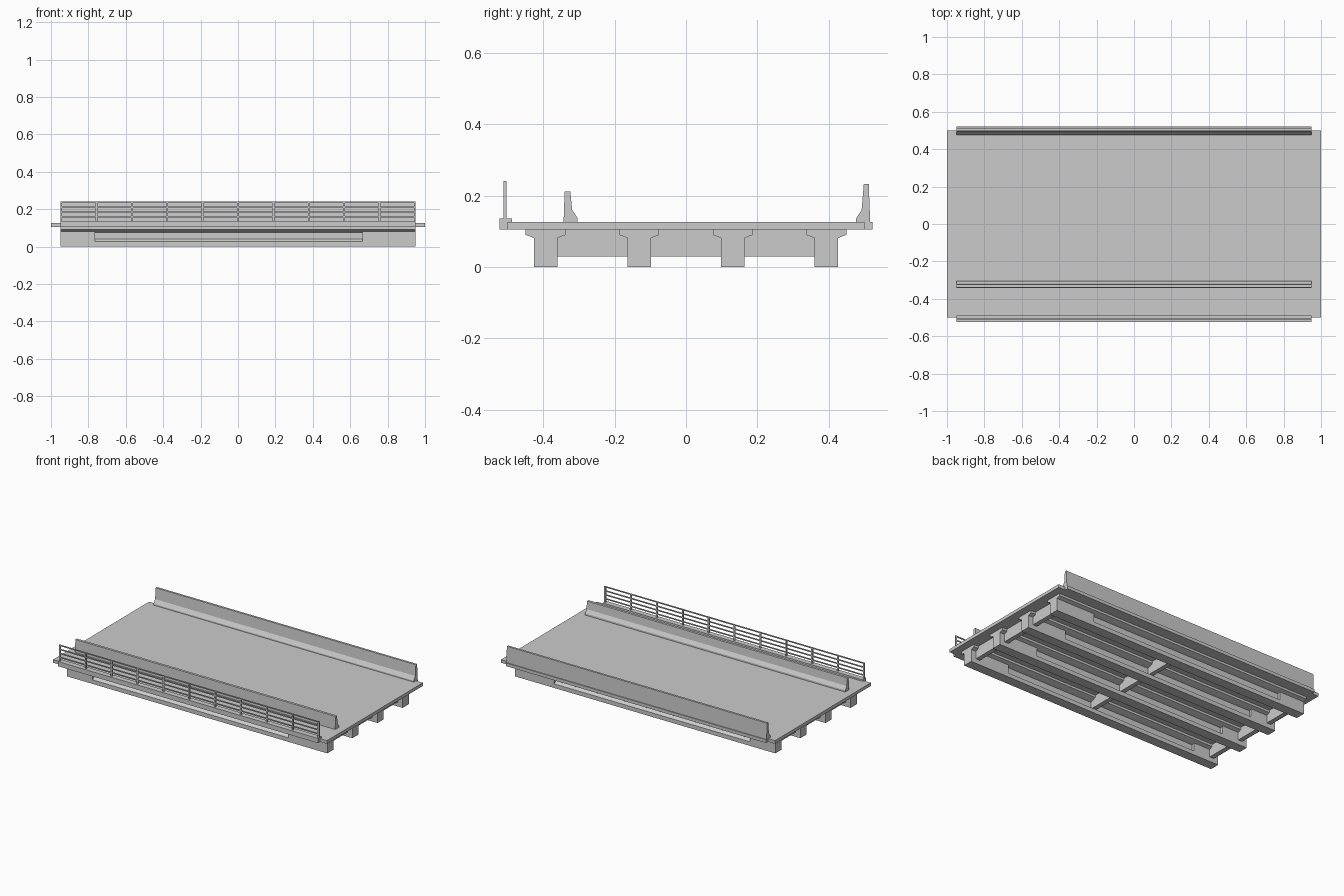
import bpy, bmesh

if "Cube" in bpy.data.objects:
    bpy.data.objects.remove(bpy.data.objects["Cube"])


def loft(name, sections):
    """Skin matching (x, [(y, z), ...]) sections into one closed solid."""
    bm = bmesh.new()
    rings = [[bm.verts.new((x, y, z)) for y, z in pts] for x, pts in sections]
    n = len(rings[0])
    for a, b in zip(rings, rings[1:]):
        for i in range(n):
            j = (i + 1) % n
            bm.faces.new((a[i], a[j], b[j], b[i]))
    bm.faces.new(rings[0])
    bm.faces.new(rings[-1])
    bmesh.ops.remove_doubles(bm, verts=bm.verts, dist=1e-5)
    bmesh.ops.dissolve_degenerate(bm, edges=bm.edges, dist=1e-5)
    bmesh.ops.recalc_face_normals(bm, faces=bm.faces)
    mesh = bpy.data.meshes.new(name)
    bm.to_mesh(mesh)
    bm.free()
    obj = bpy.data.objects.new(name, mesh)
    bpy.context.collection.objects.link(obj)
    return obj


def extrude(name, profile, x0, x1):
    return loft(name, [(x0, profile), (x1, profile)])


def box(name, x0, x1, y0, y1, z0, z1):
    return extrude(name, [(y0, z0), (y1, z0), (y1, z1), (y0, z1)], x0, x1)


L = 0.95                    # half length of girders, barriers and railing
Z0, Z1 = 0.105, 0.126       # deck underside and top

# Deck slab
box("deck_slab", -1, 1, -0.5, 0.5, Z0, Z1)


# Girders: solid end blocks, thin web between them
def girder_profile(yc, web):
    half = [(0.056, Z0), (0.056, 0.09), (0.0325, 0.081), (web, 0.075),
            (web, 0.04), (0.0325, 0.027), (0.0325, 0)]
    return ([(yc + y, z) for y, z in half]
            + [(yc - y, z) for y, z in reversed(half)])


for i, yc in enumerate((-0.393, -0.131, 0.131, 0.393)):
    block, thin = girder_profile(yc, 0.0325), girder_profile(yc, 0.015)
    loft(f"girder_{i + 1}", [(-L, block), (-0.765, block), (-0.765, thin),
                             (0.665, thin), (0.665, block), (L, block)])

# Cross beams between neighbouring girders
for row, (xc, gap) in enumerate(((-0.9, 0.0325), (0, 0.015), (0.9, 0.0325))):
    for bay, yc in enumerate((-0.262, 0, 0.262)):
        h = 0.131 - gap
        box(f"cross_beam_{row + 1}_{bay + 1}", xc - 0.015, xc + 0.015,
            yc - h, yc + h, 0.03, Z0)

# Traffic barriers; the outer one also covers the slab edge
extrude("inner_barrier", [(-0.343, Z1), (-0.304, Z1), (-0.304, 0.137),
                          (-0.319, 0.16), (-0.324, 0.211), (-0.340, 0.211)],
        -L, L)
extrude("outer_barrier", [(0.476, Z1), (0.5, Z1), (0.5, Z0), (0.522, Z0),
                          (0.522, Z1), (0.516, Z1), (0.512, 0.232),
                          (0.498, 0.232), (0.492, 0.16), (0.476, 0.135)],
        -L, L)

# Footway kerb wrapping the slab edge
extrude("footway_kerb", [(-0.523, Z0), (-0.5, Z0), (-0.5, Z1), (-0.488, Z1),
                         (-0.488, 0.136), (-0.523, 0.136)], -L, L)

# Railing posts and rails
for i in range(11):
    xc = -L + 0.005 + i * (2 * L - 0.01) / 10
    box(f"railing_post_{i + 1}", xc - 0.005, xc + 0.005,
        -0.511, -0.503, 0.136, 0.241)
for i, top in enumerate((0.241, 0.214, 0.188, 0.162)):
    box(f"rail_{i + 1}", -L, L, -0.510, -0.504, top - 0.007, top)
